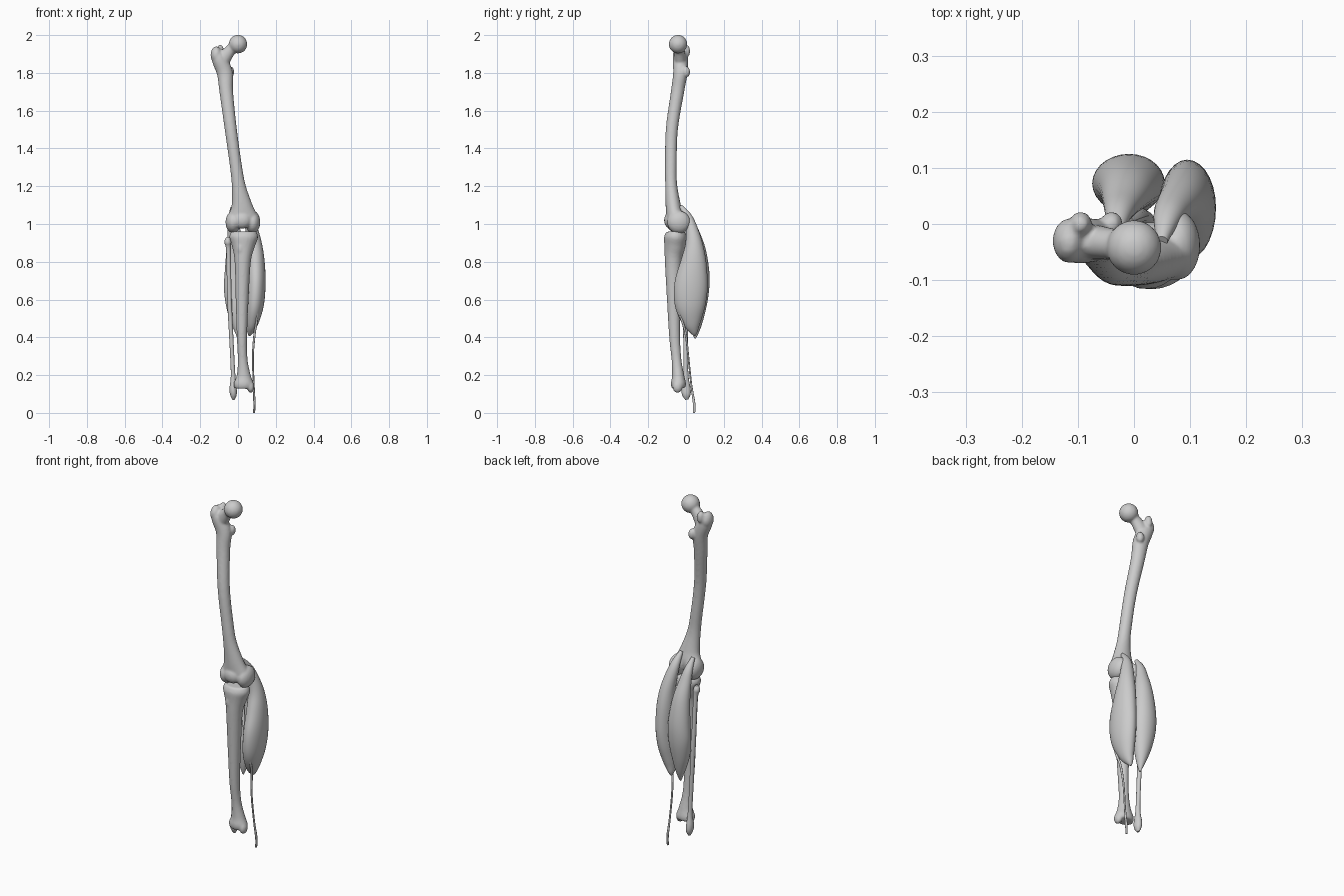
import bpy, bmesh, math
from mathutils import Vector, Matrix


def spline(pts, sub):
    """Catmull-Rom through section tuples of any width."""
    out = []
    n = len(pts)
    for i in range(n - 1):
        a, b, c, d = pts[max(i - 1, 0)], pts[i], pts[i + 1], pts[min(i + 2, n - 1)]
        for s in range(sub):
            t = s / sub
            out.append([0.5 * (2 * q + (r - p) * t + (2 * p - 5 * q + 4 * r - w) * t * t
                               + (3 * q - p - 3 * r + w) * t ** 3)
                        for p, q, r, w in zip(a, b, c, d)])
    out.append(list(pts[-1]))
    return out


def tube(bm, secs, sides=24, sub=5):
    """Loft of ellipses; each section is (z, x, y, rx, ry)."""
    secs = spline(secs, sub)
    cs = [Vector((s[1], s[2], s[0])) for s in secs]
    rings = []
    for i, s in enumerate(secs):
        t = (cs[min(i + 1, len(cs) - 1)] - cs[max(i - 1, 0)]).normalized()
        v = Vector((0, 1, 0))
        v = (v - t * v.dot(t)).normalized()
        u = v.cross(t)
        rx, ry = max(s[3], 0.003), max(s[4], 0.003)
        rings.append([bm.verts.new(cs[i] + u * rx * math.cos(k * math.tau / sides)
                                   + v * ry * math.sin(k * math.tau / sides))
                      for k in range(sides)])
    for a, b in zip(rings, rings[1:]):
        for k in range(sides):
            j = (k + 1) % sides
            bm.faces.new((a[k], a[j], b[j], b[k]))
    bm.faces.new(rings[0])
    bm.faces.new(rings[-1])


def ball(bm, c, r):
    m = Matrix.Translation(c) @ Matrix.Diagonal((*r, 1))
    bmesh.ops.create_uvsphere(bm, u_segments=24, v_segments=16, radius=1, matrix=m)


def finish(name, bm, fuse=False):
    bmesh.ops.recalc_face_normals(bm, faces=bm.faces)
    me = bpy.data.meshes.new(name)
    bm.to_mesh(me)
    bm.free()
    ob = bpy.data.objects.new(name, me)
    bpy.context.collection.objects.link(ob)
    if fuse:
        rm = ob.modifiers.new("fuse", 'REMESH')
        rm.mode = 'VOXEL'
        rm.voxel_size = 0.006
        rm.use_smooth_shade = True
        sm = ob.modifiers.new("soften", 'SMOOTH')
        sm.factor = 0.5
        sm.iterations = 4
    else:
        bpy.ops.object.select_all(action='DESELECT')
        ob.select_set(True)
        bpy.context.view_layer.objects.active = ob
        bpy.ops.object.shade_smooth_by_angle(angle=math.radians(40))
    return ob


# Thigh bone: shaft, neck, head, trochanters, condyles
bm = bmesh.new()
tube(bm, [(1.935, -.118, -.025, .014, .025), (1.88, -.103, -.03, .038, .04),
          (1.8, -.07, -.03, .042, .038), (1.7, -.062, -.045, .036, .035),
          (1.5, -.038, -.075, .032, .032), (1.3, -.01, -.08, .032, .031),
          (1.2, .004, -.078, .037, .032), (1.1, .02, -.068, .055, .04),
          (1.04, .024, -.06, .078, .045), (1.0, .024, -.065, .07, .04)])
tube(bm, [(1.955, 0, -.042, .03, .03), (1.92, -.04, -.036, .03, .028),
          (1.86, -.09, -.03, .045, .034)])
ball(bm, (0, -.042, 1.952), (.049, .049, .049))
ball(bm, (-.115, -.03, 1.895), (.03, .04, .045))
ball(bm, (-.095, .0, 1.915), (.02, .022, .035))
ball(bm, (-.04, .0, 1.805), (.02, .022, .03))
ball(bm, (.078, -.038, 1.01), (.04, .062, .06))
ball(bm, (-.026, -.042, 1.01), (.04, .065, .058))
ball(bm, (.022, -.082, 1.02), (.05, .034, .045))
finish("thigh_bone", bm, True)

# Shin bone: plateau, shaft, front tubercle, inner ankle
bm = bmesh.new()
tube(bm, [(.96, .03, -.056, .066, .048), (.93, .03, -.056, .076, .06),
          (.88, .028, -.06, .06, .055), (.8, .025, -.068, .043, .044),
          (.6, .022, -.065, .034, .036), (.4, .021, -.06, .027, .029),
          (.28, .025, -.05, .026, .026), (.2, .03, -.042, .037, .032),
          (.155, .03, -.04, .053, .04), (.13, .03, -.038, .048, .035)])
ball(bm, (.014, -.098, .87), (.02, .018, .04))
ball(bm, (.067, -.045, .138), (.019, .026, .032))
finish("shin_bone", bm, True)

# Slim outer bone of the lower leg
bm = bmesh.new()
tube(bm, [(.93, -.053, -.02, .008, .008), (.905, -.054, -.02, .018, .019),
          (.85, -.05, -.014, .012, .013), (.6, -.045, -.004, .012, .014),
          (.35, -.033, -.002, .011, .012), (.2, -.026, .0, .012, .013),
          (.13, -.026, .0, .019, .024), (.095, -.024, .002, .017, .022),
          (.07, -.024, .004, .006, .008)], 16)
finish("outer_leg_bone", bm)

# Two calf muscle bellies
bm = bmesh.new()
tube(bm, [(1.095, .05, -.03, .01, .01), (1.05, .057, .003, .022, .02),
          (1.0, .066, .024, .03, .028), (.9, .085, .042, .04, .045),
          (.8, .093, .04, .048, .068), (.68, .095, .027, .051, .088),
          (.57, .088, .022, .048, .081), (.48, .075, .03, .034, .05),
          (.43, .065, .042, .018, .022), (.408, .06, .047, .004, .004)], 28)
finish("inner_calf_muscle", bm)

bm = bmesh.new()
tube(bm, [(1.085, -.032, -.02, .01, .01), (1.03, -.028, .016, .023, .02),
          (.97, -.022, .036, .033, .028), (.87, -.013, .06, .048, .042),
          (.75, -.009, .073, .061, .05), (.65, -.01, .071, .064, .051),
          (.55, -.008, .06, .051, .045), (.47, -.003, .054, .03, .03),
          (.42, .0, .05, .013, .015), (.395, .0, .048, .004, .004)], 28)
finish("outer_calf_muscle", bm)

# Thin deep muscle with its long tendon to the heel
bm = bmesh.new()
tube(bm, [(1.03, -.02, .0, .008, .008), (.95, .0, .012, .017, .014),
          (.85, .02, .012, .013, .012), (.72, .05, -.02, .006, .006),
          (.6, .09, -.052, .006, .006), (.5, .1, -.025, .006, .006),
          (.42, .088, -.002, .006, .006), (.3, .079, .012, .005, .005),
          (.15, .083, .028, .005, .005), (.05, .087, .043, .006, .007),
          (.0, .085, .043, .005, .006)], 10)
finish("long_thin_tendon", bm)
